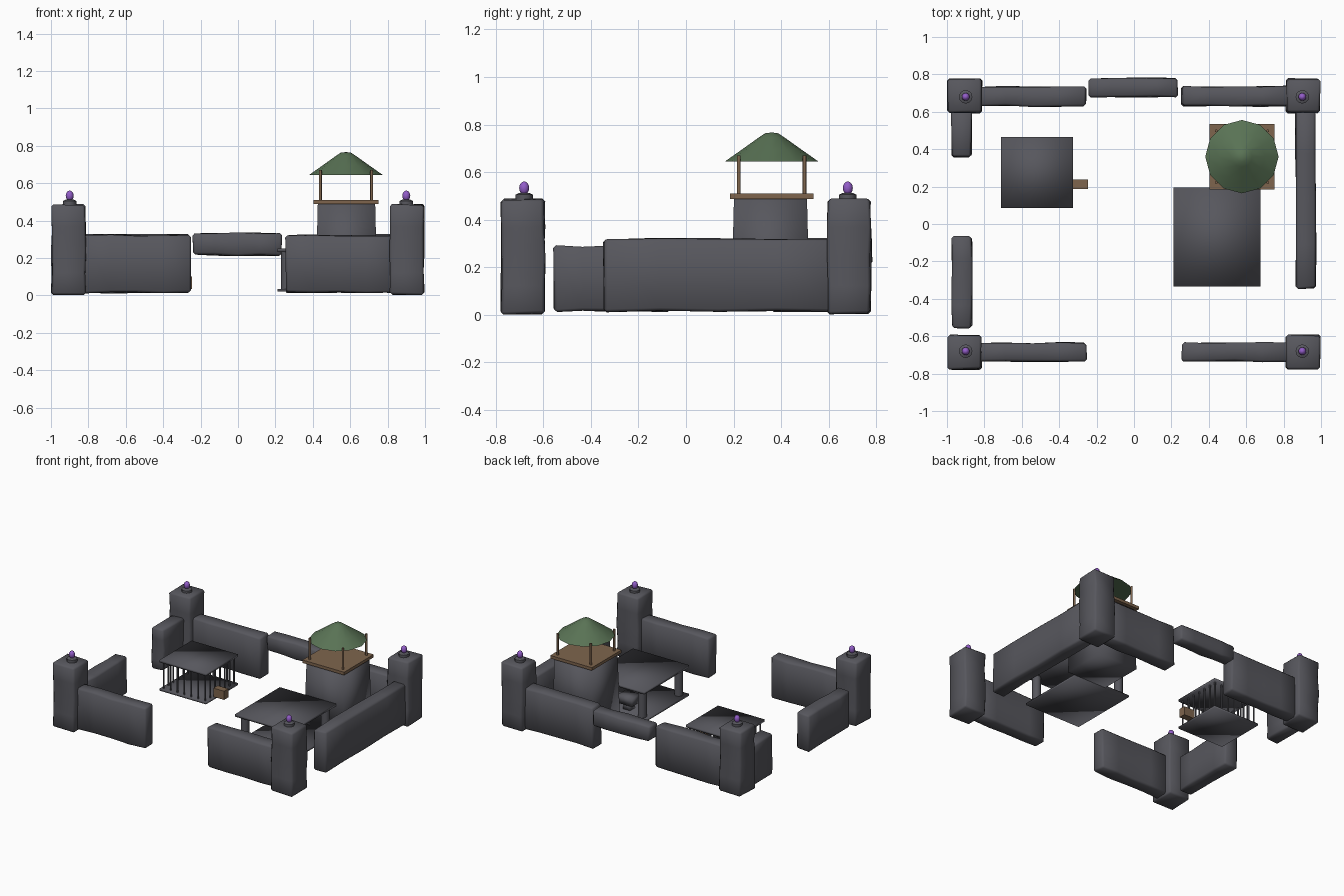
import bpy, bmesh, math, random
from mathutils import Vector

random.seed(4)
if "Cube" in bpy.data.objects:
    bpy.data.objects.remove(bpy.data.objects["Cube"])


def material(name, r, g, b):
    m = bpy.data.materials.new(name)
    m.use_nodes = True
    m.diffuse_color = (r, g, b, 1)
    m.node_tree.nodes["Principled BSDF"].inputs["Base Color"].default_value = (r, g, b, 1)
    return m


STONE = material("dark stone", 0.095, 0.095, 0.11)
WOOD = material("brown wood", 0.21, 0.13, 0.075)
GREEN = material("green canopy", 0.10, 0.17, 0.09)
PURPLE = material("purple crystal", 0.29, 0.11, 0.58)


def finish(bm, name, mat, smooth=True):
    bmesh.ops.recalc_face_normals(bm, faces=bm.faces)
    me = bpy.data.meshes.new(name)
    bm.to_mesh(me)
    bm.free()
    me.materials.append(mat)
    for p in me.polygons:
        p.use_smooth = smooth
    ob = bpy.data.objects.new(name, me)
    bpy.context.collection.objects.link(ob)
    return ob


def box(name, xs, ys, zs, mat=STONE, smooth=True, taper=1.0):
    """Box between the given limits; taper narrows its top."""
    lo, hi = Vector((xs[0], ys[0], zs[0])), Vector((xs[1], ys[1], zs[1]))
    bm = bmesh.new()
    bmesh.ops.create_cube(bm, size=1)
    for v in bm.verts:
        k = taper if v.co.z > 0 else 1
        local = Vector((v.co.x * k, v.co.y * k, v.co.z))
        v.co = (lo + hi) / 2 + local * (hi - lo)
    return finish(bm, name, mat, smooth)


def rough_block(name, xs, ys, zs, wobble=0.009):
    """Rough-hewn stone block with softened edges and uneven faces."""
    lo, hi = Vector((xs[0], ys[0], zs[0])), Vector((xs[1], ys[1], zs[1]))
    size, mid = hi - lo, (lo + hi) / 2
    bm = bmesh.new()
    bmesh.ops.create_cube(bm, size=1)
    axis = max(range(3), key=lambda i: size[i])
    long_edges = [e for e in bm.edges
                  if abs(e.verts[0].co[axis] - e.verts[1].co[axis]) > 0.5]
    bmesh.ops.subdivide_edges(bm, edges=long_edges, cuts=3, use_grid_fill=True)
    for v in bm.verts:
        p = v.co.copy()
        for i in range(3):
            if abs(p[i]) > 0.4:
                p[i] -= math.copysign(random.uniform(0, wobble) / size[i], p[i])
        v.co = mid + p * size
    ob = finish(bm, name, STONE)
    bevel = ob.modifiers.new("soft edges", "BEVEL")
    bevel.width = 0.012
    bevel.segments = 1
    bevel.angle_limit = math.radians(40)
    return ob


def lathe(name, centre, profile, sides, mat):
    """Closed turned shape from (radius, height) points."""
    bm = bmesh.new()
    rings = []
    for r, z in profile:
        rings.append([bm.verts.new((centre[0] + r * math.cos(math.tau * i / sides),
                                    centre[1] + r * math.sin(math.tau * i / sides), z))
                      for i in range(sides)])
    for a, b in zip(rings, rings[1:]):
        for i in range(sides):
            j = (i + 1) % sides
            bm.faces.new((a[i], a[j], b[j], b[i]))
    bm.faces.new(rings[0])
    bm.faces.new(rings[-1])
    ob = finish(bm, name, mat)
    bpy.ops.object.select_all(action="DESELECT")
    ob.select_set(True)
    bpy.context.view_layer.objects.active = ob
    bpy.ops.object.shade_smooth_by_angle(angle=math.radians(50))
    return ob


def rod(name, x, y, z0, z1, r, mat, sides=8):
    return lathe(name, (x, y), [(r, z0), (r, z1)], sides, mat)


# Corner towers with crystal finials
for sx, side in ((-1, "right"), (1, "left")):
    for sy, end in ((-1, "front"), (1, "back")):
        tag = f"{end}_{side}"
        x, y = 0.905 * sx, 0.685 * sy
        rough_block(f"{tag}_tower", (x - 0.095, x + 0.095), (y - 0.095, y + 0.095), (0, 0.49))
        lathe(f"{tag}_crystal_holder", (0.9 * sx, 0.68 * sy),
              [(0.036, 0.475), (0.036, 0.505), (0.022, 0.512)], 12, STONE)
        bm = bmesh.new()
        bmesh.ops.create_uvsphere(bm, u_segments=12, v_segments=8, radius=1)
        for v in bm.verts:
            v.co = Vector((0.9 * sx, 0.68 * sy, 0.533)) + v.co * Vector((0.021, 0.021, 0.028))
        finish(bm, f"{tag}_crystal", PURPLE)

# Perimeter walls
for sx, side in ((-1, "right"), (1, "left")):
    xs = sorted((0.25 * sx, 0.83 * sx))
    rough_block(f"front_{side}_wall", xs, (-0.74, -0.63), (0.01, 0.325))
    rough_block(f"back_{side}_wall", xs, (0.625, 0.74), (0.01, 0.33))
rough_block("left_wall", (0.86, 0.978), (-0.35, 0.62), (0.01, 0.325))
rough_block("right_back_wall", (-0.98, -0.865), (0.355, 0.62), (0.01, 0.325))
rough_block("right_front_wall", (-0.978, -0.863), (-0.56, -0.06), (0.01, 0.295))
rough_block("gate_lintel", (-0.245, 0.238), (0.675, 0.785), (0.21, 0.338))

# Watchtower: stone base, wooden deck, posts and canopy
box("watchtower_base", (0.415, 0.745), (0.19, 0.52), (0.02, 0.49), taper=0.93)
box("watchtower_deck", (0.405, 0.75), (0.185, 0.535), (0.488, 0.51), WOOD, False)
for x in (0.44, 0.715):
    for y in (0.222, 0.498):
        rod("watchtower_post", x, y, 0.505, 0.67, 0.008, WOOD)
lathe("watchtower_canopy", (0.577, 0.36),
      [(0.196, 0.645), (0.125, 0.695), (0.055, 0.745), (0.028, 0.763), (0.006, 0.766)],
      12, GREEN)

# Open workshop: floor, roof, four posts and an anvil
box("workshop_floor", (0.21, 0.675), (-0.335, 0.195), (0.02, 0.035))
box("workshop_roof", (0.21, 0.675), (-0.335, 0.195), (0.232, 0.25))
for x in (0.26, 0.625):
    for y in (-0.285, 0.145):
        rod("workshop_post", x, y, 0.03, 0.24, 0.03, STONE, 10)
box("anvil_base", (0.38, 0.44), (0.06, 0.12), (0.03, 0.09), taper=0.8)
box("anvil_top", (0.35, 0.47), (0.04, 0.14), (0.08, 0.14))

# Barred cage with a wooden step
X0, X1, Y0, Y1 = -0.71, -0.325, 0.085, 0.465
box("cage_floor", (X0, X1), (Y0, Y1), (0.02, 0.035))
box("cage_roof", (X0, X1), (Y0, Y1), (0.232, 0.25))
BARS = 7
for i in range(BARS):
    t = 0.02 + i * (X1 - X0 - 0.04) / (BARS - 1)
    for y in (Y0 + 0.02, Y1 - 0.02):
        rod("cage_bar", X0 + t, y, 0.03, 0.24, 0.006, STONE, 6)
    if 0 < i < BARS - 1:
        for x in (X0 + 0.02, X1 - 0.02):
            rod("cage_bar", x, Y0 + t, 0.03, 0.24, 0.006, STONE, 6)
box("cage_step", (-0.335, -0.247), (0.188, 0.238), (0.035, 0.1), WOOD, False)
